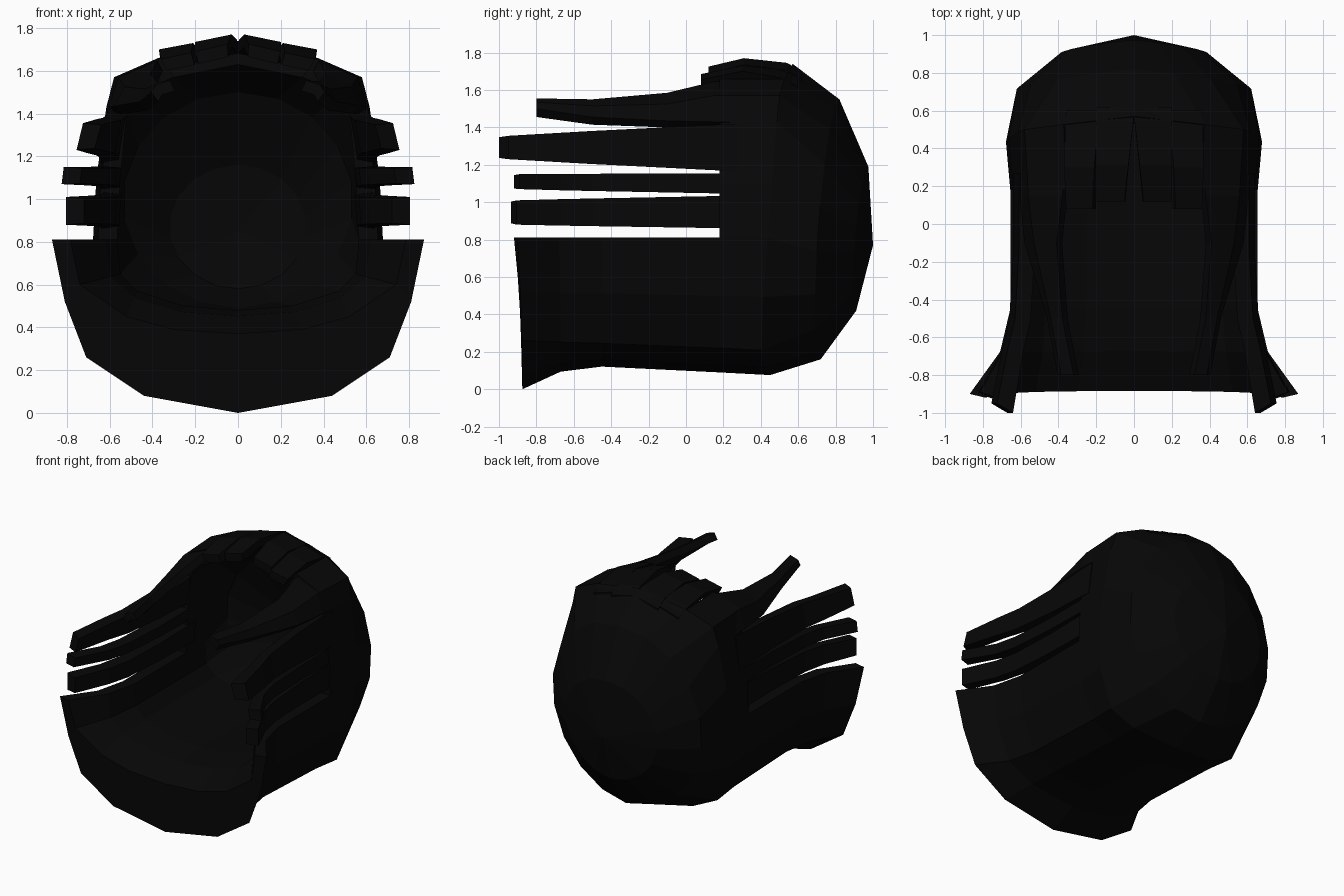
import bpy
from math import sin, cos, pi
from mathutils import Vector

cube = bpy.data.objects.get("Cube")
if cube:
    bpy.data.objects.remove(cube, do_unlink=True)

black = bpy.data.materials.new("soft_black")
black.use_nodes = True
COLOUR = (0.002, 0.002, 0.002, 1)
black.diffuse_color = COLOUR
black.node_tree.nodes["Principled BSDF"].inputs["Base Color"].default_value = COLOUR


def make(name, verts, faces):
    """Half mesh on the +x side, mirrored to the other side."""
    mesh = bpy.data.meshes.new(name)
    mesh.from_pydata(verts, [], faces)
    mesh.materials.append(black)
    obj = bpy.data.objects.new(name, mesh)
    bpy.context.collection.objects.link(obj)
    mirror = obj.modifiers.new("mirror", "MIRROR")
    mirror.use_clip = True
    mirror.merge_threshold = 0.0005


# Half cross-sections (x, z) from the bottom centre to the top centre
OUTER = [(0, .09), (.34, .13), (.53, .22), (.635, .5), (.655, .81),
         (.64, 1.1), (.595, 1.43), (.56, 1.57), (.36, 1.66), (0, 1.74)]
INNER = [(0, .48), (.25, .5), (.47, .57), (.55, .65), (.565, .81),
         (.55, 1.1), (.52, 1.41), (.47, 1.5), (.3, 1.57), (0, 1.63)]
LIP_OUT = [(0, 0), (.44, .08), (.71, .26), (.81, .52), (.87, .81)]
LIP_IN = [(0, .37), (.3, .39), (.52, .45), (.74, .6), (.785, .81)]
n = len(OUTER)


def lift(section, rise):
    """Raise or lower the floor of a cross-section."""
    return [(x, z + rise * max(0, 1 - z / .8)) for x, z in section]


def front_ring(section, lip, y, blend, curl):
    """Flat cross-section blended towards the flared lip."""
    points = []
    for j, (x, z) in enumerate(section):
        lx, lz = lip[min(j, len(lip) - 1)]
        x, z = x + (lx - x) * blend, z + (lz - z) * blend
        points.append((x, y - curl * blend * z * z / .66, z))
    return points


def bowed_ring(section, y_low, y_high):
    """Tilted ring whose sides bow forwards."""
    low, high = section[0][1], section[-1][1]
    return [(x, y_low + (y_high - y_low) * (z - low) / (high - low) - .1 * x, z)
            for x, z in section]


def oval(width, low, high):
    mid, half = (low + high) / 2, (high - low) / 2
    return [(0 if j in (0, n - 1) else width * sin(pi * j / (n - 1)),
             mid - half * cos(pi * j / (n - 1))) for j in range(n)]


# Hollow shell: round back, open front, long flared trough below
verts = []
for y, rise, blend in [(-.875, 0, 1), (-.67, .04, .25), (-.45, .035, 0), (.18, 0, 0)]:
    verts += front_ring(lift(OUTER, rise), LIP_OUT, y, blend, .025)
    verts += front_ring(INNER, LIP_IN, y, blend, .045)
verts += bowed_ring([(x * 1.035, z) for x, z in lift(OUTER, -.016)], .45, .57)
verts += bowed_ring(INNER, .45, .53)
verts += bowed_ring(oval(.63, .16, 1.55), .72, .82)
verts += bowed_ring(oval(.54, .49, 1.5), .66, .71)
verts += bowed_ring(oval(.39, .42, 1.19), .91, .975)
verts += bowed_ring(oval(.32, .58, 1.16), .83, .87)

faces, edges = [], set()
rings = len(verts) // (2 * n)
for i in range(rings - 1):
    for j in range(n - 1):
        if i < (0 if j < 4 else 3 if j < 8 else 4):
            continue
        a, b = i * 2 * n + j, (i + 1) * 2 * n + j
        quad = (a, b, b + 1, a + 1)
        faces += [quad, tuple(v + n for v in reversed(quad))]
        for p, q in zip(quad, quad[1:] + quad[:1]):
            if (q, p) in edges:
                edges.remove((q, p))
            else:
                edges.add((p, q))

# Rim walls joining the outer and inner skins
last = (rings - 1) * 2 * n
for p, q in sorted(edges):
    centre_line = p % n in (0, n - 1) and p % n == q % n
    if not centre_line and not (p >= last and q >= last):
        faces.append((q, p, p + n, q + n))

# Fans closing the back
pole = len(verts)
verts += [(0, 1, .77), (0, .89, .85)]
for a in range(last, last + n - 1):
    faces += [(a, pole, a + 1), (a + n + 1, pole + 1, a + n)]
make("shell", verts, faces)


def strip(name, thickness, sections, aim=.95, slant=0):
    """Tapered band: each section is y and its outer points, low to high."""
    verts, faces = [], []
    for i, (y, *points) in enumerate(sections):
        inner = []
        y_in = y - slant if i == len(sections) - 1 else y
        for x, z in points:
            inward = Vector((-x, aim - z)).normalized() * thickness
            inner.append((max(x + inward.x, 0), y_in, z + inward.y))
        verts += [(x, y, z) for x, z in points] + inner[::-1]
    m = 2 * (len(sections[0]) - 1)
    for i in range(len(sections) - 1):
        for j in range(m):
            k = (j + 1) % m
            a, b = i * m, (i + 1) * m
            faces.append((a + j, a + k, b + k, b + j))
    faces += [tuple(range(m - 1, -1, -1)),
              tuple(range(len(verts) - m, len(verts)))]
    make(name, verts, faces)


# Side prongs: root z range, tip z range, tip y, tip x low and high, slant
PRONGS = {"lower": (.86, 1.035, .88, 1.01, -.905, .805, .805, .03),
          "middle": (1.045, 1.155, 1.07, 1.15, -.89, .825, .815, .03),
          "upper": (1.165, 1.42, 1.23, 1.355, -.95, .755, .725, .05)}
for label, (r0, r1, t0, t1, tip_y, x0, x1, slant) in PRONGS.items():
    sections = []
    lean = .03 if label == "upper" else .01
    for y, x, f in ((.27, .64, 0), (-.15, .64, .33), (-.5, .66, .6), (-.67, .7, .75)):
        sections.append((y, (x, r0 + (t0 - r0) * f), (x - lean, r1 + (t1 - r1) * f)))
    sections.append((tip_y, (x0, t0), (x1, t1)))
    strip(label + "_side_prong", .085, sections, (r0 + r1) / 2, slant)

# Top prongs curving in towards the middle
strip("top_prong", .055, [
    (.35, (.598, 1.43), (.558, 1.565), (.36, 1.65)),
    (.15, (.605, 1.43), (.56, 1.57), (.38, 1.645)),
    (-.1, (.58, 1.435), (.53, 1.525), (.41, 1.585)),
    (-.5, (.46, 1.455), (.44, 1.515), (.38, 1.55)),
    (-.8, (.405, 1.5), (.385, 1.535), (.32, 1.555))])

# Short tufts over the top opening
strip("inner_tuft", .06, [
    (.62, (.2, 1.655), (0, 1.7)),
    (.54, (.2, 1.705), (.004, 1.745)),
    (.31, (.2, 1.735), (.03, 1.77)),
    (.12, (.2, 1.69), (.05, 1.725))])
strip("outer_tuft", .06, [
    (.6, (.36, 1.62), (.19, 1.67)),
    (.5, (.365, 1.665), (.195, 1.71)),
    (.3, (.37, 1.7), (.21, 1.73)),
    (.08, (.36, 1.655), (.22, 1.685))])
